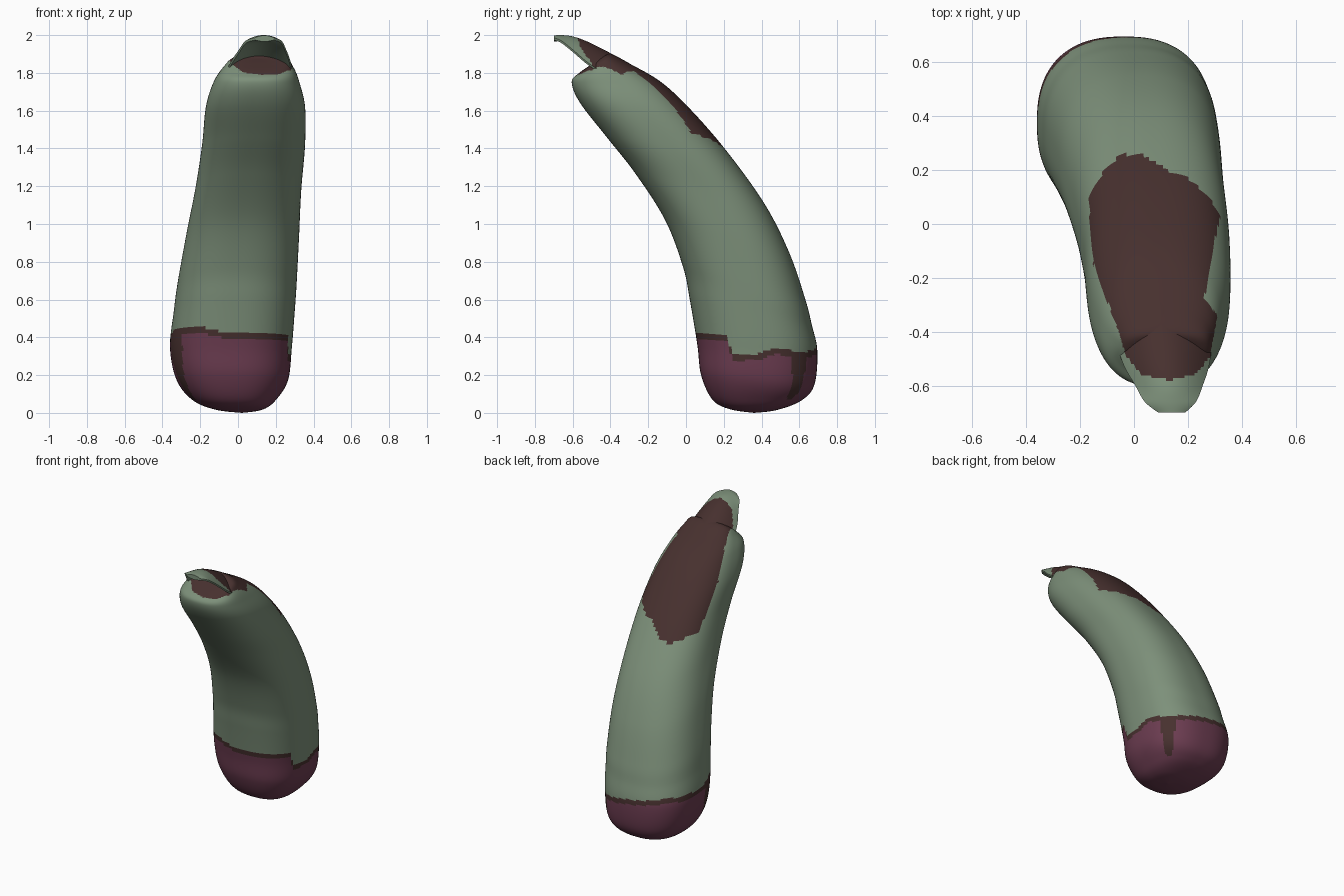
import bpy, bmesh, math
from mathutils import Vector

if "Cube" in bpy.data.objects:
    bpy.data.objects.remove(bpy.data.objects["Cube"])


def material(name, rgb):
    m = bpy.data.materials.new(name)
    m.diffuse_color = (*rgb, 1)
    m.use_nodes = True
    m.node_tree.nodes["Principled BSDF"].inputs["Base Color"].default_value = m.diffuse_color
    return m


GREEN = material("dull green skin", (0.205, 0.28, 0.195))
PURPLE = material("raw purple", (0.15, 0.046, 0.082))
BROWN = material("dark brown", (0.063, 0.03, 0.028))


def catmull(rows, steps):
    """Smoothly interpolate rows of numbers."""
    out = []
    for i in range(len(rows) - 1):
        a, b, c, d = (rows[max(0, min(len(rows) - 1, i + k))] for k in (-1, 0, 1, 2))
        for s in range(steps):
            t = s / steps
            out.append([0.5 * (2 * q + (r - p) * t + (2 * p - 5 * q + 4 * r - w) * t * t
                               + (3 * q - p - 3 * r + w) * t ** 3)
                        for p, q, r, w in zip(a, b, c, d)])
    out.append(list(rows[-1]))
    return out


def loft(name, rings, rule):
    """Skin closed rings of points and colour every face by a rule."""
    bm = bmesh.new()
    vr = [[bm.verts.new(p) for p in ring] for ring in rings]
    n = len(vr[0])
    for a, b in zip(vr, vr[1:]):
        for i in range(n):
            j = (i + 1) % n
            bm.faces.new((a[i], a[j], b[j], b[i]))
    bm.faces.new(vr[0][::-1])
    bm.faces.new(vr[-1])
    bmesh.ops.remove_doubles(bm, verts=bm.verts, dist=0.0004)
    bmesh.ops.recalc_face_normals(bm, faces=bm.faces)
    bm.normal_update()
    for f in bm.faces:
        f.material_index = rule(f.calc_center_median(), f.normal)
    me = bpy.data.meshes.new(name)
    bm.to_mesh(me)
    bm.free()
    for m in (GREEN, PURPLE, BROWN):
        me.materials.append(m)
    ob = bpy.data.objects.new(name, me)
    bpy.context.collection.objects.link(ob)
    bpy.context.view_layer.objects.active = ob
    ob.select_set(True)
    bpy.ops.object.shade_smooth_by_angle(angle=math.radians(50))
    ob.select_set(False)
    return ob


# Outline of the brown nail bed, seen from above
BED = [(-.17, .10), (-.11, .20), (-.05, .255), (.03, .265), (.10, .21), (.20, .17),
       (.28, .10), (.32, .03), (.285, -.13), (.26, -.28), (.31, -.34), (.28, -.50),
       (.22, -.56), (.13, -.58), (.03, -.56), (-.03, -.49), (-.06, -.39), (-.15, -.15)]


def in_bed(x, y):
    inside = False
    for (x1, y1), (x2, y2) in zip(BED, BED[1:] + BED[:1]):
        if (y1 > y) != (y2 > y) and x < x1 + (y - y1) * (x2 - x1) / (y2 - y1):
            inside = not inside
    return inside


# Height of the ragged rim of the stump by compass angle
RIM = [(0, .31), (20, .345), (45, .32), (70, .34), (90, .36), (135, .40), (185, .40),
       (212, .45), (240, .455), (270, .42), (300, .43), (332, .41), (337, .31), (360, .31)]


def rim(angle):
    for (a, h), (b, k) in zip(RIM, RIM[1:]):
        if a <= angle <= b:
            return h + (k - h) * (angle - a) / (b - a)


def body_rule(c, n):
    if c.z > 1:
        return 2 if n.z > 0 and in_bed(c.x, c.y) else 0
    ang = math.degrees(math.atan2(c.y - .37, c.x + .03)) % 360
    h = rim(ang)
    if c.z > h:
        return 0
    # two brown seams run down the stump
    taper = min(1, max(0, c.z / .33))
    if c.z > .07 and (abs(ang - 43) < 3 + 7 * taper or abs(ang - 206) < 3 + 10 * taper):
        return 2
    return 2 if c.z > h - .033 else 1


# Body: front y, front z, back y, back z, left x, right x of each section
SECTIONS = [
    (.36, 0, .36, 0, .02, .02),
    (.23, .02, .48, .015, -.12, .13),
    (.14, .07, .61, .065, -.24, .20),
    (.08, .20, .68, .15, -.325, .265),
    (.06, .36, .695, .33, -.36, .285),
    (.02, .60, .665, .47, -.34, .30),
    (-.015, .77, .635, .59, -.32, .31),
    (-.11, 1.02, .55, .84, -.275, .323),
    (-.27, 1.27, .42, 1.10, -.225, .335),
    (-.42, 1.46, .22, 1.38, -.19, .355),
    (-.56, 1.64, .03, 1.60, -.17, .355),
    (-.605, 1.75, -.13, 1.75, -.13, .325),
    (-.565, 1.80, -.30, 1.85, -.08, .295),
    (-.50, 1.845, -.40, 1.90, -.02, .25),
    (-.45, 1.875, -.45, 1.875, .11, .11)]


def spow(v, e):
    return math.copysign(abs(v) ** e, v)


rings = []
for fy, fz, by, bz, xl, xr in catmull(SECTIONS, 14):
    mid = Vector(((xl + xr) / 2, (fy + by) / 2, (fz + bz) / 2))
    across = Vector(((xr - xl) / 2, 0, 0))
    depth = Vector((0, by - fy, bz - fz)) / 2
    rings.append([mid + across * spow(math.cos(t), .82) + depth * spow(math.sin(t), .82)
                  for t in (2 * math.pi * i / 120 for i in range(120))])
loft("finger_body", rings, body_rule)

# Nail: y, crown z, middle x, half width, drop at the sides
NAIL = [(-.20, 1.79, .09, .17, .12), (-.32, 1.862, .10, .185, .13),
        (-.42, 1.915, .11, .18, .125), (-.52, 1.965, .12, .16, .11),
        (-.60, 1.993, .13, .125, .07), (-.66, 2.0, .135, .095, .03),
        (-.70, 1.998, .14, .05, .012)]
rings = []
for y, z, xm, hw, drop in catmull(NAIL, 8):
    us = [-1 + i / 16 for i in range(33)]
    top = [Vector((xm + hw * u, y, z - drop * u * u)) for u in us]
    low = [Vector((xm + hw * u * .97, y, z - drop * u * u - .012 - .02 * (1 - u * u)))
           for u in reversed(us)]
    rings.append(top + low)
loft("nail", rings, lambda c, n: 2 if n.z > .1 and in_bed(c.x, c.y) else 0)
